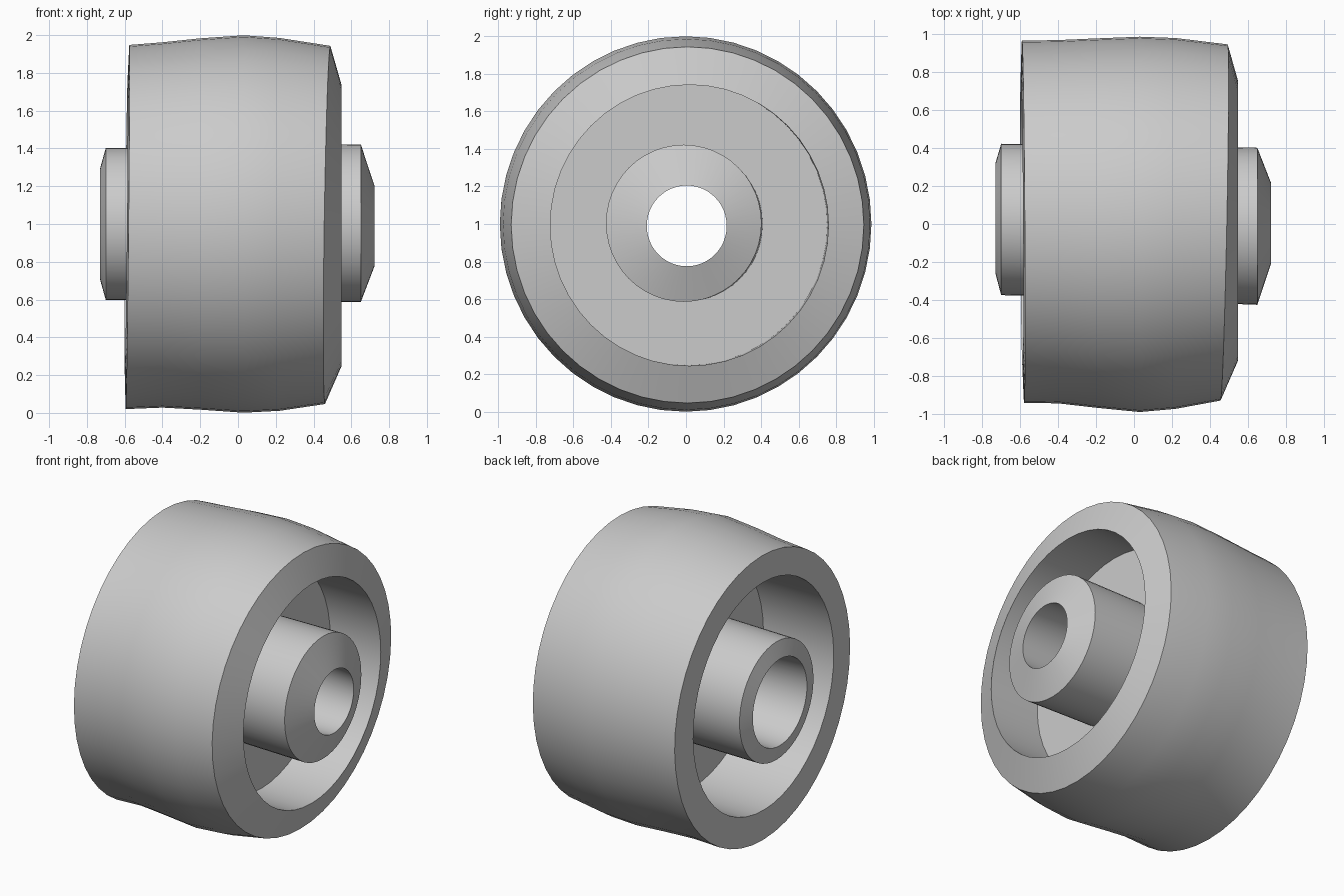
import bpy, bmesh, math

if "Cube" in bpy.data.objects:
    bpy.data.objects.remove(bpy.data.objects["Cube"])

SEGMENTS = 48
WIDTH_Y = 0.99   # the wheel is very slightly oval

# Closed cross-section, revolved about the x axis:
# (x, radius, x tilt along y, x tilt along z, y offset, z offset)
profile = [
    # crowned tread
    (-0.585, 0.964, -0.006, 0.010, 0.012, -0.016),
    (-0.40, 0.967, 0, 0, 0.012, -0.005),
    (-0.20, 0.983, 0, 0, 0.005, 0),
    (0.03, 0.999, 0, 0, -0.002, 0),
    (0.22, 0.987, 0, 0, 0.003, -0.002),
    (0.475, 0.948, 0.020, 0.015, 0.008, -0.005),
    # right rim slope, recess wall and web
    (0.547, 0.748, 0, 0, 0.018, -0.007),
    (0.17, 0.748, 0, 0, 0.012, -0.005),
    (0.17, 0.412, 0, 0, 0, 0),
    # right end of hub
    (0.65, 0.418, 0, 0, -0.012, 0.004),
    (0.722, 0.215, 0, 0, 0.004, -0.010),
    # tapered bore and left end of hub
    (-0.73, 0.295, 0, 0, 0.03, 0),
    (-0.70, 0.403, 0, 0, 0.024, 0),
    # left web, recess wall and flat rim
    (-0.06, 0.406, 0, 0, 0.01, 0),
    (-0.06, 0.768, 0, 0, 0.01, 0),
    (-0.592, 0.772, -0.006, 0.010, 0.01, -0.003),
]

# Wheel body with hub, web and rim as one revolved solid
bm = bmesh.new()
rings = []
for x, r, ty, tz, oy, oz in profile:
    ring = []
    for i in range(SEGMENTS):
        a = 2 * math.pi * i / SEGMENTS
        y, z = r * math.cos(a) * WIDTH_Y, r * math.sin(a)
        ring.append(bm.verts.new((x + ty * y + tz * z, y + oy, 1 + z + oz)))
    rings.append(ring)

for k, ring in enumerate(rings):
    nxt = rings[(k + 1) % len(rings)]
    for i in range(SEGMENTS):
        j = (i + 1) % SEGMENTS
        bm.faces.new((ring[i], ring[j], nxt[j], nxt[i]))
bmesh.ops.recalc_face_normals(bm, faces=bm.faces)

mesh = bpy.data.meshes.new("wheel")
bm.to_mesh(mesh)
bm.free()
wheel = bpy.data.objects.new("wheel", mesh)
bpy.context.collection.objects.link(wheel)

# Smooth surfaces with crisp rim and hub edges
bpy.context.view_layer.objects.active = wheel
wheel.select_set(True)
bpy.ops.object.shade_smooth_by_angle(angle=math.radians(25))
